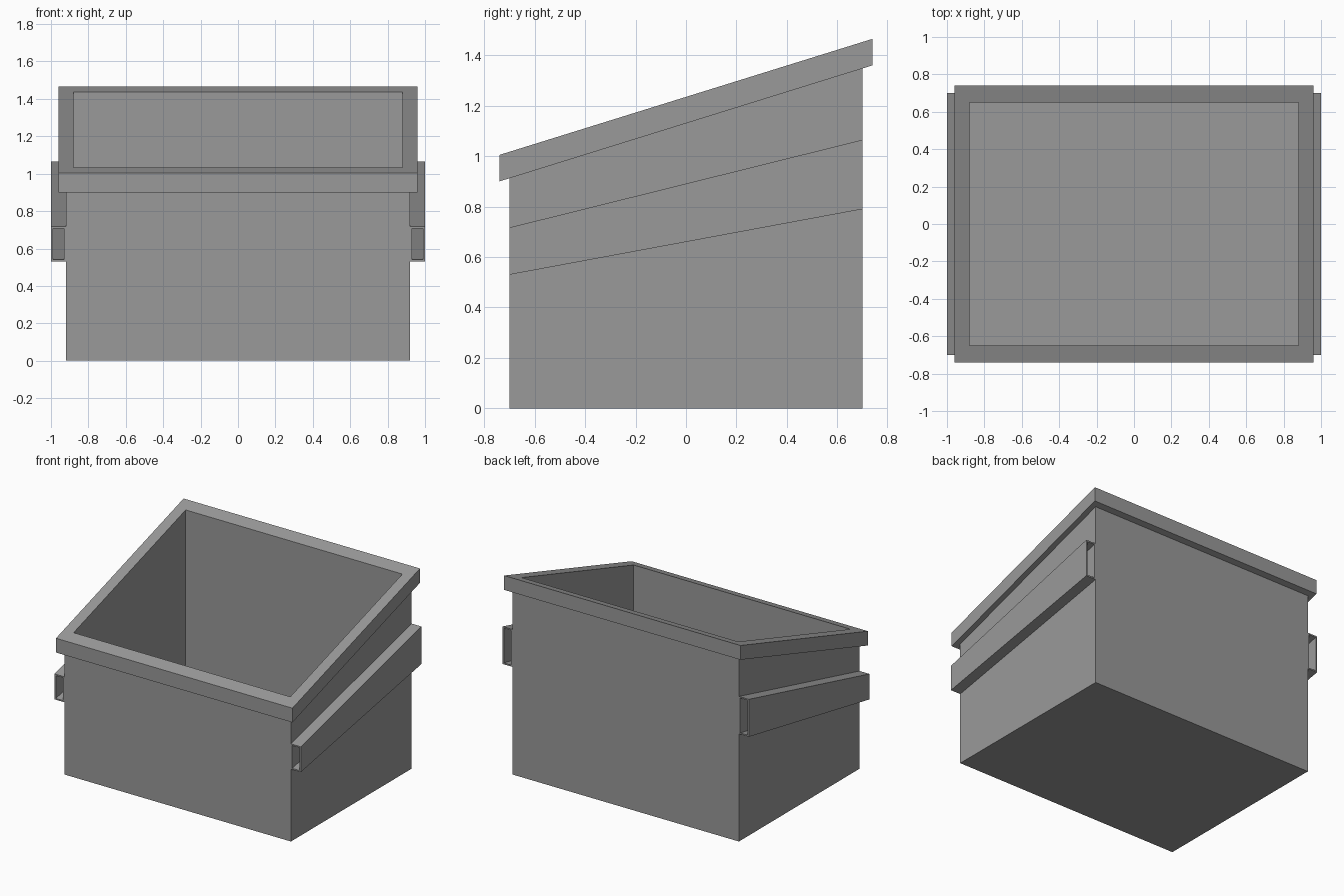
import bpy
import bmesh

cube = bpy.data.objects.get("Cube")
if cube:
    bpy.data.objects.remove(cube, do_unlink=True)

steel = bpy.data.materials.new("grey steel")
steel.use_nodes = True
GREY = (0.32, 0.32, 0.32, 1)
steel.diffuse_color = GREY
steel.node_tree.nodes["Principled BSDF"].inputs["Base Color"].default_value = GREY


def loft(name, loops, cap_first=False, cap_last=False, closed=False):
    """Skin a series of four-cornered loops into one flat-shaded object."""
    bm = bmesh.new()
    rings = [[bm.verts.new(p) for p in loop] for loop in loops]
    pairs = list(zip(rings, rings[1:]))
    if closed:
        pairs.append((rings[-1], rings[0]))
    for a, b in pairs:
        for i in range(4):
            j = (i + 1) % 4
            bm.faces.new((a[i], a[j], b[j], b[i]))
    if cap_first:
        bm.faces.new(rings[0][::-1])
    if cap_last:
        bm.faces.new(rings[-1])
    bmesh.ops.recalc_face_normals(bm, faces=bm.faces)
    mesh = bpy.data.meshes.new(name)
    bm.to_mesh(mesh)
    bm.free()
    mesh.materials.append(steel)
    obj = bpy.data.objects.new(name, mesh)
    bpy.context.collection.objects.link(obj)
    return obj


SLOPE = 0.311
RIM_BASE, RIM_TOP = 1.13, 1.235   # heights at the middle of the bin
BODY, LIP, MOUTH = (0.92, 0.70), (0.96, 0.74), (0.88, 0.65)


def level(size, z, slope=0.0):
    """Rectangle of half sizes (x, y), tilted upward to the back."""
    x, y = size
    return [(px, py, z + slope * py)
            for px, py in ((-x, -y), (x, -y), (x, y), (-x, y))]


# Hollow bin body: outer walls, inner walls and a thin floor
outer = loft("bin_body", [
    level(BODY, 0),
    level(BODY, RIM_BASE, SLOPE),
    level(MOUTH, RIM_BASE, SLOPE),
    level(MOUTH, 0.04),
], cap_first=True, cap_last=True)

# Overhanging sloped rim around the mouth
loft("top_rim", [
    level(BODY, RIM_BASE, SLOPE),
    level(LIP, RIM_BASE, SLOPE),
    level(LIP, RIM_TOP, SLOPE),
    level(MOUTH, RIM_TOP, SLOPE),
    level(MOUTH, RIM_BASE, SLOPE),
])


def section(side, y, low, high, inset):
    """Cross-section of a fork pocket at depth y."""
    a, b = side * (BODY[0] + inset), side * (1.0 - inset)
    return [(a, y, low + inset), (b, y, low + inset),
            (b, y, high - inset), (a, y, high - inset)]


# Open tapering fork pockets along both sides
for name, side in (("left", 1), ("right", -1)):
    front = (side, -0.70, 0.53, 0.717)
    back = (side, 0.70, 0.79, 1.065)
    loft(name + "_fork_pocket", [
        section(*front, 0), section(*back, 0),
        section(*back, 0.01), section(*front, 0.01),
    ], closed=True)
